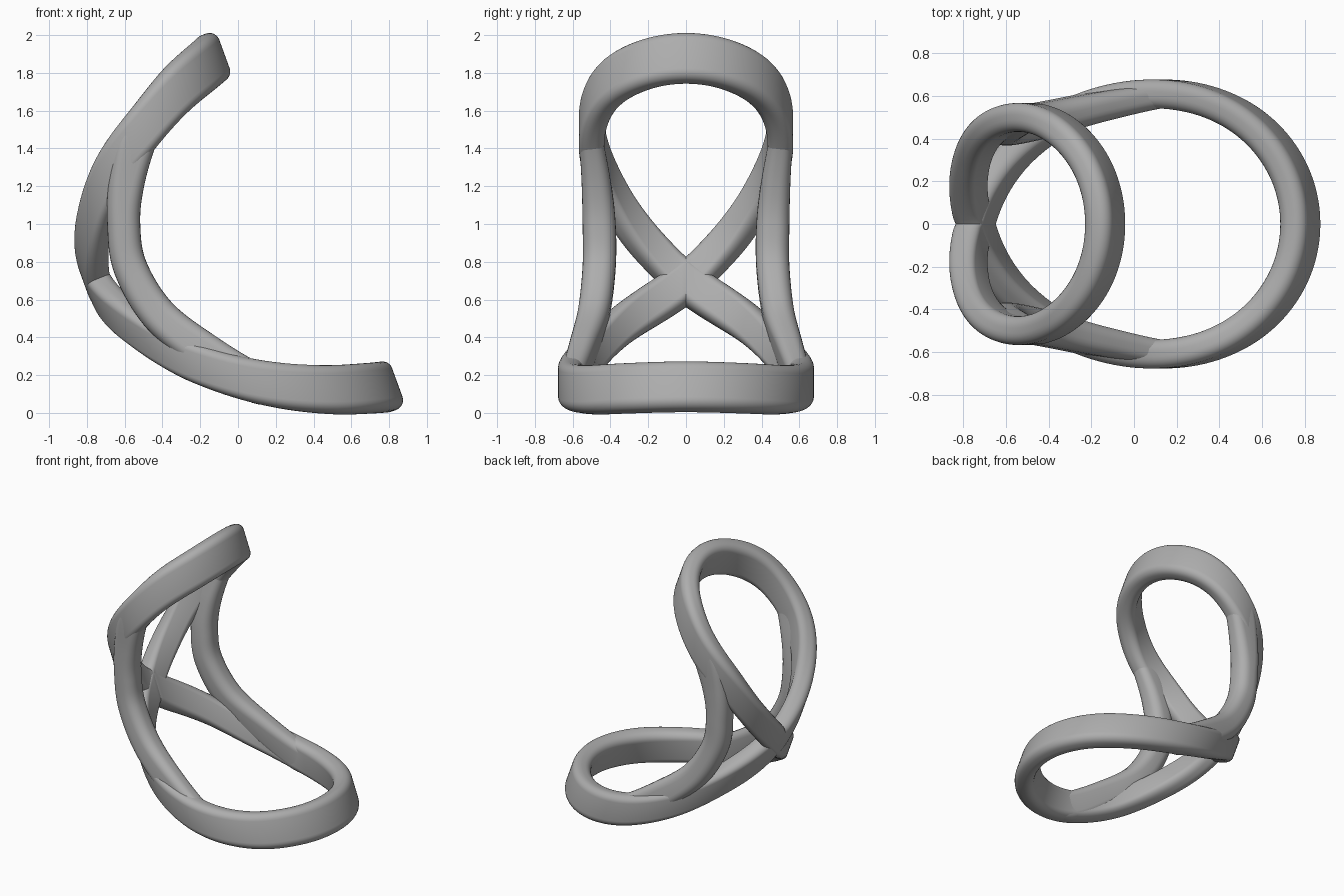
import bpy, bmesh, math
from mathutils import Vector

if "Cube" in bpy.data.objects:
    bpy.data.objects.remove(bpy.data.objects["Cube"])

grey = bpy.data.materials.new("plain grey")
grey.use_nodes = True
grey.diffuse_color = (0.42, 0.42, 0.42, 1)
grey.node_tree.nodes["Principled BSDF"].inputs["Base Color"].default_value = grey.diffuse_color

# Tilted frame: U lies across the loops, V is the direction of the band's height
TILT = math.radians(20)
U = Vector((math.cos(TILT), 0, math.sin(TILT)))
V = Vector((-math.sin(TILT), 0, math.cos(TILT)))
Y = Vector((0, 1, 0))


def rounded_rect(width, height, radius, steps=6):
    """Outline of a rounded rectangle as (a, b) pairs."""
    points = []
    corners = ((1, 1), (-1, 1), (-1, -1), (1, -1))
    for quarter, (sx, sy) in enumerate(corners):
        for i in range(steps + 1):
            t = (quarter + i / steps) * math.pi / 2
            points.append((sx * (width / 2 - radius) + radius * math.cos(t),
                           sy * (height / 2 - radius) + radius * math.sin(t)))
    return points


def spline(values, t, closed=False):
    """Smooth curve through evenly spaced values (numbers or vectors)."""
    n = len(values)
    i = int(math.floor(t)) if closed else min(int(t), n - 2)
    f = t - i

    def at(k):
        return values[k % n] if closed else values[max(0, min(n - 1, k))]
    a, b, c, d = (at(i + k) for k in (-1, 0, 1, 2))
    return b + (c - a) * (0.5 * f) + (a * 2 - b * 5 + c * 4 - d) * (0.5 * f * f) \
        + (b * 3 - a - c * 3 + d) * (0.5 * f ** 3)


def loft(name, rings, closed):
    """Skin a row of matching rings into one smooth object."""
    bm = bmesh.new()
    rows = [[bm.verts.new(p) for p in ring] for ring in rings]
    m = len(rows[0])
    pairs = list(zip(rows, rows[1:])) + ([(rows[-1], rows[0])] if closed else [])
    for r, s in pairs:
        for j in range(m):
            k = (j + 1) % m
            bm.faces.new((r[j], r[k], s[k], s[j]))
    if not closed:
        bm.faces.new(rows[0])
        bm.faces.new(rows[-1])
    bmesh.ops.recalc_face_normals(bm, faces=bm.faces)
    mesh = bpy.data.meshes.new(name)
    bm.to_mesh(mesh)
    bm.free()
    mesh.materials.append(grey)
    obj = bpy.data.objects.new(name, mesh)
    bpy.context.collection.objects.link(obj)
    bpy.ops.object.select_all(action='DESELECT')
    obj.select_set(True)
    bpy.context.view_layer.objects.active = obj
    bpy.ops.object.shade_smooth_by_angle(angle=math.radians(35))
    return obj


# Double loop band: two turns, a large low circle and a small high one,
# touching at the back where the strands cross
half = [-0.137, -0.115, -0.04, 0.115, 0.36, 0.66, 0.905,
        1.155, 1.40, 1.575, 1.715, 1.785, 1.81]
heights = half + half[-2:0:-1]
section = rounded_rect(0.135, 0.27, 0.055)
COUNT = 288
rings = []
for i in range(COUNT):
    t = i / COUNT * len(heights)
    angle = i / COUNT * 4 * math.pi
    upper = math.pi < angle < 3 * math.pi
    centre, ru, ry = (0.025, 0.49, 0.5) if upper else (0.16, 0.62, 0.61)
    out = (U * math.cos(angle) + Y * math.sin(angle))
    p = U * (centre + ru * math.cos(angle)) + Y * (ry * math.sin(angle)) \
        + V * spline(heights, t, True)
    rings.append([p + out * a + V * b for a, b in section])
loft("double_loop_band", rings, True)

# Side arms bridging the two loops: path point, then width and thickness
arm = [((-0.455, 0.49, 1.57), 0.20, 0.11),
       ((-0.53, 0.50, 1.46), 0.21, 0.125),
       ((-0.59, 0.475, 1.22), 0.19, 0.155),
       ((-0.605, 0.46, 1.00), 0.175, 0.175),
       ((-0.57, 0.46, 0.77), 0.18, 0.175),
       ((-0.42, 0.49, 0.52), 0.19, 0.165),
       ((-0.17, 0.55, 0.32), 0.20, 0.14),
       ((0.09, 0.60, 0.16), 0.21, 0.12),
       ((0.23, 0.60, 0.148), 0.20, 0.11)]
path = [Vector(a[0]) for a in arm]
for side, label in ((1, "left"), (-1, "right")):
    rings = []
    steps = 80
    last = len(arm) - 1
    for i in range(steps + 1):
        t = i / steps * last
        p = spline(path, t)
        tangent = (spline(path, min(t + 0.05, last)) - spline(path, max(t - 0.05, 0))).normalized()
        wide = tangent.cross(Y).normalized()
        thin = wide.cross(tangent).normalized()
        w = spline([a[1] for a in arm], t)
        h = spline([a[2] for a in arm], t)
        ring = [p + wide * a + thin * b for a, b in rounded_rect(w, h, 0.4 * min(w, h))]
        rings.append([Vector((q.x, q.y * side, q.z)) for q in ring])
    loft(label + "_arm", rings, False)
